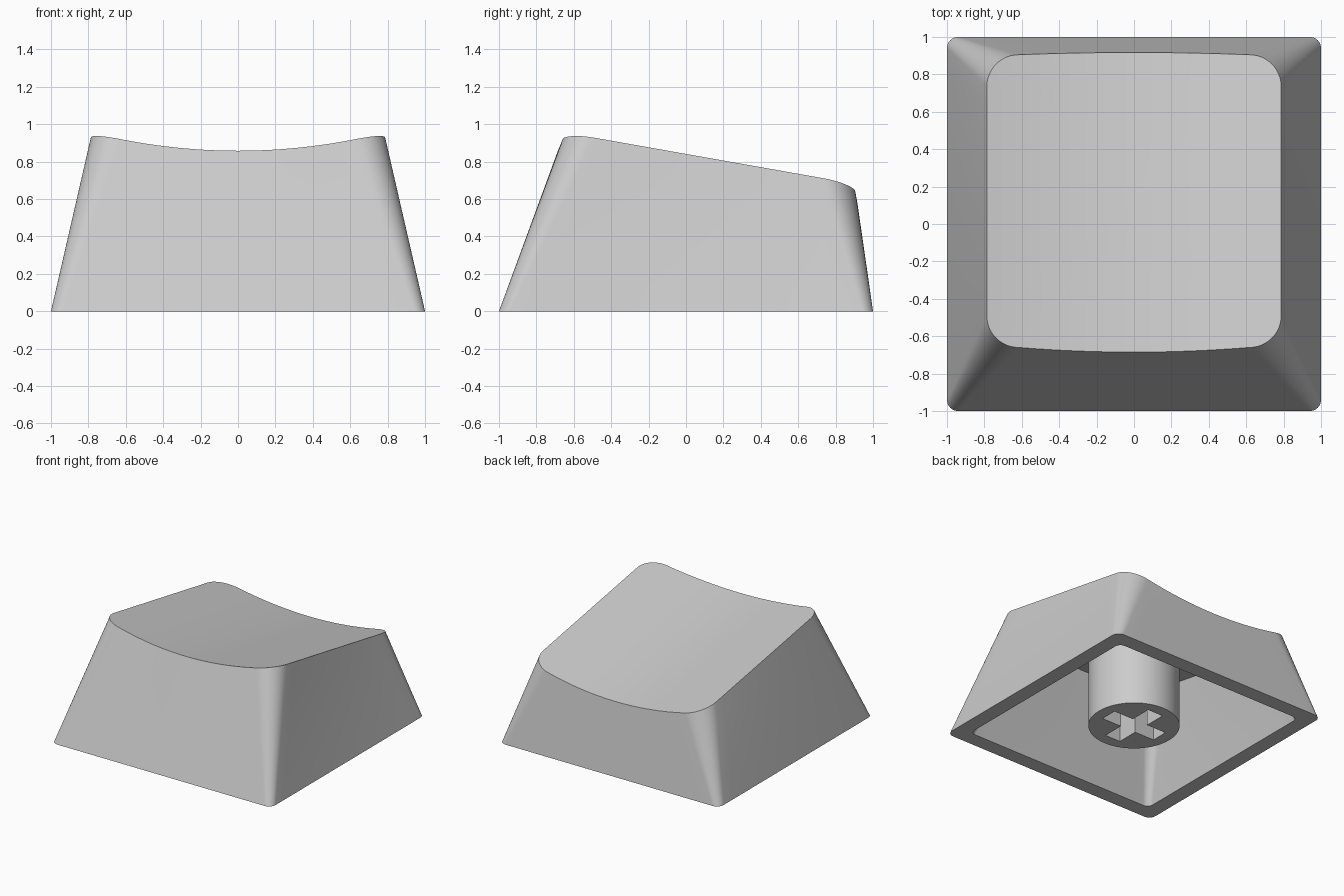
import bpy, bmesh, math

if "Cube" in bpy.data.objects:
    bpy.data.objects.remove(bpy.data.objects["Cube"])

grey = bpy.data.materials.new("light grey plastic")
grey.diffuse_color = (0.6, 0.6, 0.6, 1)
grey.use_nodes = True
grey.node_tree.nodes["Principled BSDF"].inputs["Base Color"].default_value = grey.diffuse_color


def dish(x, y, drop=0.0):
    """Height of the tilted, cylindrically dished top."""
    return 0.858 - 0.177 * (y + 0.685) + x * x / 5.94 - drop


def outline(hx, y0, y1, r, bulge0=0.0, bulge1=0.0, arc=12, side=16):
    """Rounded rectangle; front and back edges may bow outwards."""
    corners = [(hx - r, y0 + r, -90), (hx - r, y1 - r, 0),
               (-hx + r, y1 - r, 90), (-hx + r, y0 + r, 180)]
    pts = []
    for i, (cx, cy, a0) in enumerate(corners):
        for k in range(arc + 1):
            a = math.radians(a0 + 90 * k / arc)
            pts.append((cx + r * math.cos(a), cy + r * math.sin(a)))
        nx, ny, na = corners[(i + 1) % 4]
        a = math.radians(na)
        sx, sy = pts[-1]
        ex, ey = nx + r * math.cos(a), ny + r * math.sin(a)
        for k in range(1, side):
            t = k / side
            x, y = sx + (ex - sx) * t, sy + (ey - sy) * t
            bow = 4 * t * (1 - t)
            if i == 1:
                y += bulge1 * bow
            elif i == 3:
                y -= bulge0 * bow
            pts.append((x, y))
    return pts


def bridge(bm, a, b):
    n = len(a)
    for i in range(n):
        j = (i + 1) % n
        bm.faces.new((a[i], a[j], b[j], b[i]))


def skin(bm, base, top, drop, levels=6, rings=8):
    """Ruled walls from base to top outline, closed by a dished surface."""
    loops = []
    for k in range(levels + 1):
        t = k / levels
        loops.append([bm.verts.new((bx + (tx - bx) * t, by + (ty - by) * t,
                                    dish(tx, ty, drop) * t))
                      for (bx, by), (tx, ty) in zip(base, top)])
    cy = sum(p[1] for p in top) / len(top)
    for k in range(1, rings):
        s = 1 - k / rings
        ring = [(x * s, cy + (y - cy) * s) for x, y in top]
        loops.append([bm.verts.new((x, y, dish(x, y, drop))) for x, y in ring])
    for a, b in zip(loops, loops[1:]):
        bridge(bm, a, b)
    mid = bm.verts.new((0, cy, dish(0, cy, drop)))
    last = loops[-1]
    for i in range(len(last)):
        bm.faces.new((last[i], last[(i + 1) % len(last)], mid))
    return loops[0]


def finish(bm, name):
    bmesh.ops.recalc_face_normals(bm, faces=bm.faces[:])
    me = bpy.data.meshes.new(name)
    bm.to_mesh(me)
    bm.free()
    me.materials.append(grey)
    me.polygons.foreach_set("use_smooth", [True] * len(me.polygons))
    me.set_sharp_from_angle(angle=math.radians(30))
    ob = bpy.data.objects.new(name, me)
    bpy.context.collection.objects.link(ob)
    return ob


# Hollow cap: outer skin, inner skin and the flat rim joining them
bm = bmesh.new()
outer = skin(bm, outline(1, -1, 1, 0.06),
             outline(0.787, -0.66, 0.905, 0.17, 0.025, 0.012), 0.0)
inner = skin(bm, outline(0.875, -0.875, 0.875, 0.05),
             outline(0.69, -0.575, 0.79, 0.12, 0.025, 0.012), 0.1)
bridge(bm, outer, inner)
finish(bm, "key_cap_shell")

# Round stem with a cross-shaped socket in its lower end
R, L, W, DEPTH = 0.344, 0.25, 0.07, 0.5
circle = [(R * math.cos(math.tau * i / 64), R * math.sin(math.tau * i / 64))
          for i in range(64)]
quarter = [(L, -W), (L, W), (W, W)]
cross = []
for q in range(4):
    c, s = round(math.cos(q * math.pi / 2)), round(math.sin(q * math.pi / 2))
    cross += [(x * c - y * s, x * s + y * c) for x, y in quarter]

bm = bmesh.new()
low = [bm.verts.new((x, y, 0)) for x, y in circle]
high = [bm.verts.new((x, y, dish(x, y, 0.05))) for x, y in circle]
mouth = [bm.verts.new((x, y, 0)) for x, y in cross]
floor = [bm.verts.new((x, y, DEPTH)) for x, y in cross]
bridge(bm, low, high)
bridge(bm, mouth, floor)
bm.faces.new(high)
bm.faces.new(floor)
edges = [bm.edges.get((v[i], v[(i + 1) % len(v)]))
         for v in (low, mouth) for i in range(len(v))]
bmesh.ops.triangle_fill(bm, edges=edges, use_beauty=True, normal=(0, 0, -1))
finish(bm, "stem")
